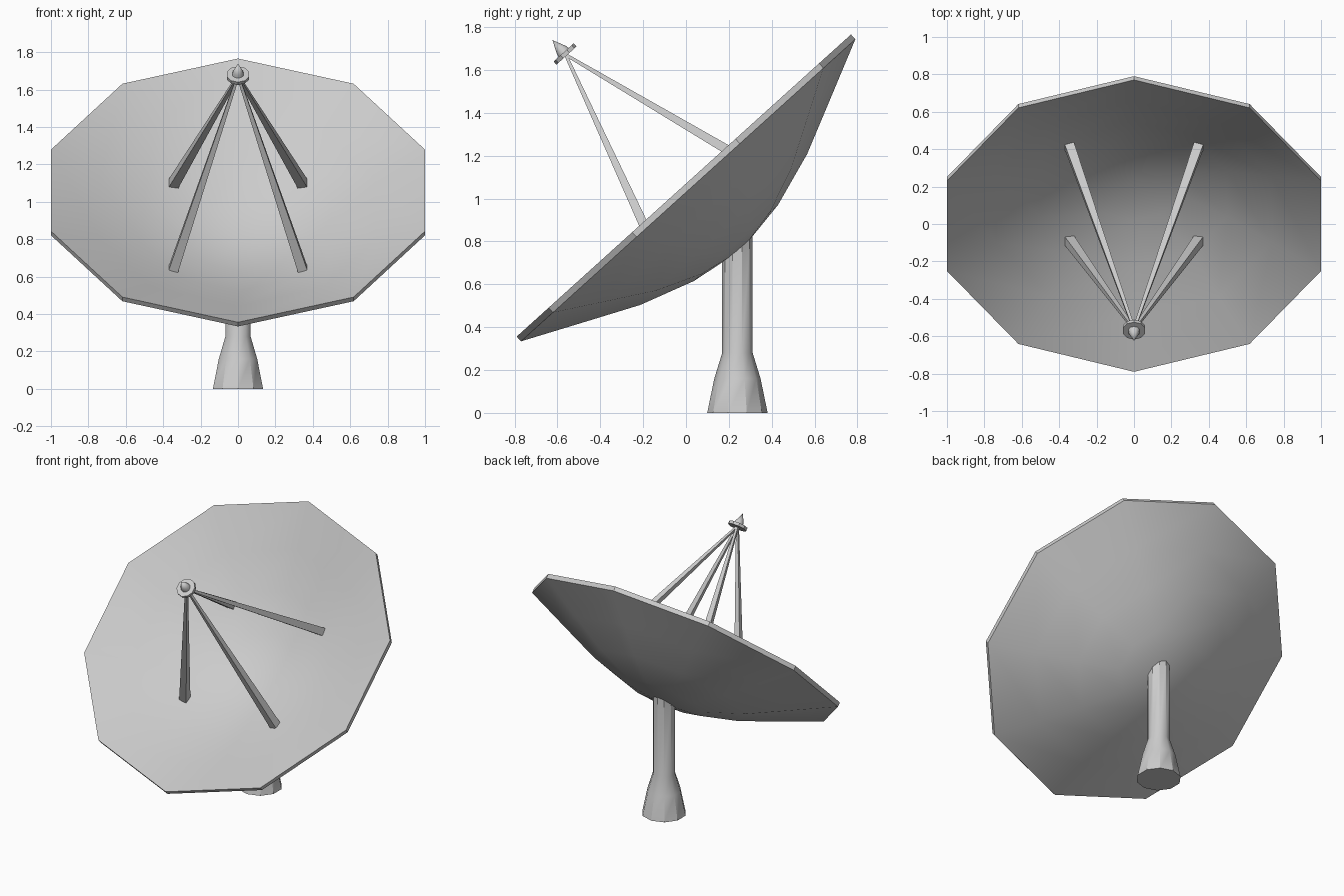
import bpy, bmesh
from math import sin, cos, pi, radians
from mathutils import Vector, Matrix

if "Cube" in bpy.data.objects:
    bpy.data.objects.remove(bpy.data.objects["Cube"])

SIDES = 10
TILT = Matrix.Translation((0, 0, 1.05)) @ Matrix.Rotation(radians(42.1), 4, 'X')


def finish(name, bm, matrix, smooth=None):
    bmesh.ops.recalc_face_normals(bm, faces=bm.faces[:])
    me = bpy.data.meshes.new(name)
    bm.to_mesh(me)
    bm.free()
    me.transform(matrix)
    ob = bpy.data.objects.new(name, me)
    bpy.context.collection.objects.link(ob)
    if smooth:
        bpy.ops.object.select_all(action='DESELECT')
        ob.select_set(True)
        bpy.context.view_layer.objects.active = ob
        bpy.ops.object.shade_smooth_by_angle(angle=radians(smooth))
    return ob


def lathe(profile, slope=0.0):
    """Revolve (radius, height) points; both ends closed, last ring may be sloped along y."""
    bm = bmesh.new()
    rings = []
    for i, (r, z) in enumerate(profile):
        if r == 0:
            rings.append([bm.verts.new((0, 0, z))] * SIDES)
            continue
        s = slope if i == len(profile) - 1 else 0
        ring = []
        for k in range(SIDES):
            a = pi / 2 + 2 * pi * k / SIDES
            ring.append(bm.verts.new((r * cos(a), r * sin(a), z + s * r * sin(a))))
        rings.append(ring)
    for a, b in zip(rings, rings[1:]):
        for k in range(SIDES):
            j = (k + 1) % SIDES
            bm.faces.new(list(dict.fromkeys((a[k], a[j], b[j], b[k]))))
    for (r, _), ring in ((profile[0], rings[0]), (profile[-1], rings[-1])):
        if r:
            bm.faces.new(ring)
    return bm


# Dish: thin concave shell, back surface then front surface
back = [(0, -.388), (.265, -.347), (.525, -.262), (.775, -.145), (1.0515, -.015)]
front = [(1.0515, .015), (.775, -.118), (.525, -.237), (.265, -.322), (0, -.362)]
finish("dish", lathe(back + front), TILT, 35)

# Feed: disc and pointed cone at the focus
finish("feed_disc", lathe([(.063, .832), (.063, .852)]), TILT, 35)
finish("feed_cone", lathe([(.032, .85), (.028, .868), (0, .93)]), TILT, 40)

# Four tapered square struts from dish to feed
tip = Vector((0, 0, .838))
for sx, side in ((-1, "left"), (1, "right")):
    for sy, level in ((-1, "lower"), (1, "upper")):
        foot = Vector((sx * .35, sy * .345, -.26))
        d = (tip - foot).normalized()
        u = Vector((1, 0, 0))
        u = (u - d * u.dot(d)).normalized()
        v = d.cross(u)
        bm = bmesh.new()
        ends = [[bm.verts.new(p + h * (a * u + b * v))
                 for a, b in ((-1, -1), (1, -1), (1, 1), (-1, 1))]
                for p, h in ((foot, .026), (tip, .007))]
        for ring in ends:
            bm.faces.new(ring)
        for k in range(4):
            j = (k + 1) % 4
            bm.faces.new((ends[0][k], ends[0][j], ends[1][j], ends[1][k]))
        finish(f"strut_{level}_{side}", bm, TILT)

# Pedestal: flared foot and column, top cut to the slope of the dish
finish("pedestal", lathe([(.141, 0), (.108, .16), (.071, .28), (.071, .77)], .78),
       Matrix.Translation((0, .24, 0)), 35)
